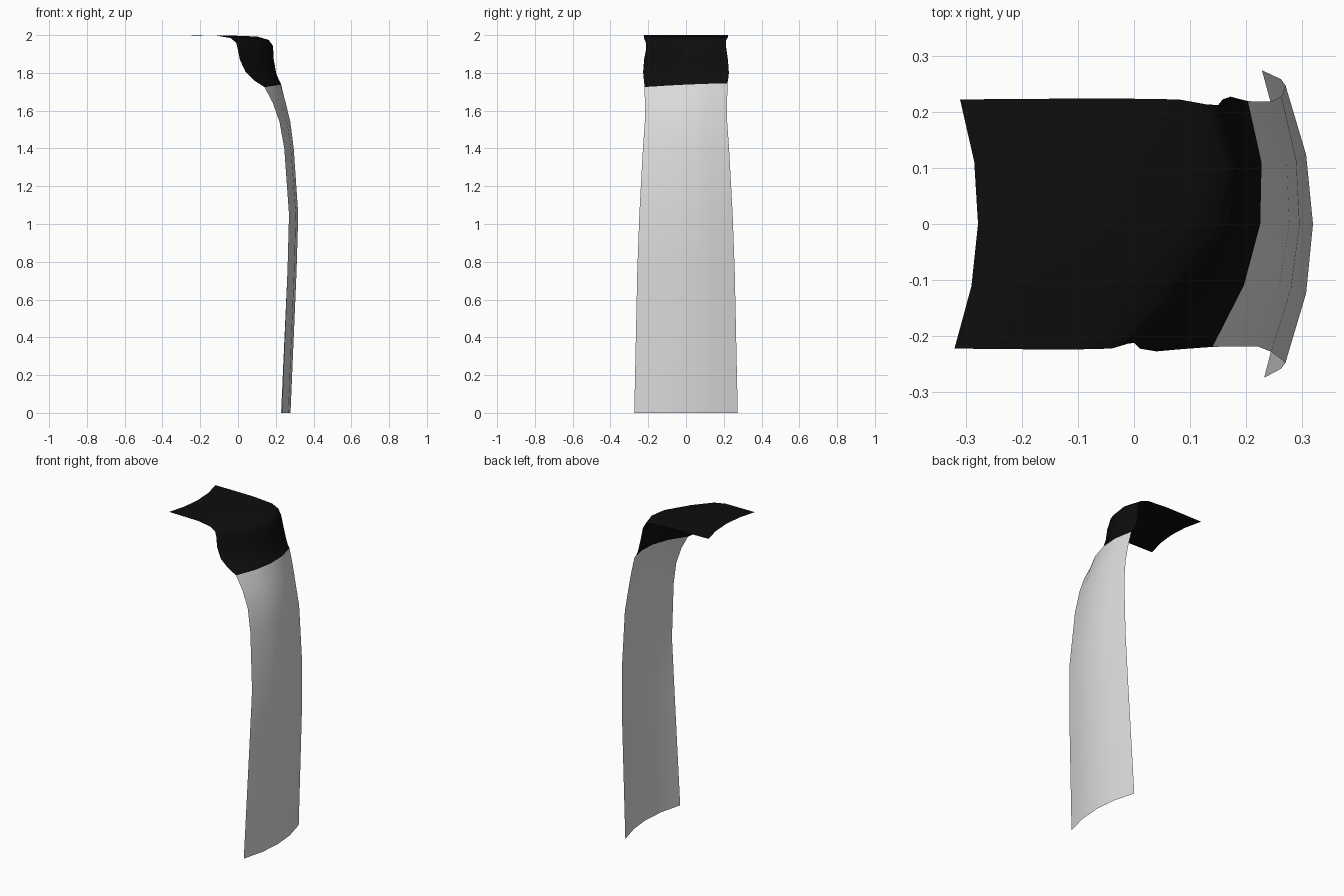
import bpy
import bmesh
from mathutils import Vector

cube = bpy.data.objects.get("Cube")
if cube:
    bpy.data.objects.remove(cube, do_unlink=True)


def make_material(name, value):
    mat = bpy.data.materials.new(name)
    mat.use_nodes = True
    colour = (value, value, value, 1)
    mat.diffuse_color = colour
    shader = mat.node_tree.nodes["Principled BSDF"]
    shader.inputs["Base Color"].default_value = colour
    shader.inputs["Roughness"].default_value = 0.8
    return mat


def cross_section(front, middle, back, half_width, columns):
    """Bow a row of points through the front edge, the middle and the back edge."""
    row = []
    for column in range(columns):
        t = 2 * column / (columns - 1) - 1
        weights = (t * (t - 1) / 2, 1 - t * t, t * (t + 1) / 2)
        x = sum(w * p[0] for w, p in zip(weights, (front, middle, back)))
        z = sum(w * p[1] for w, p in zip(weights, (front, middle, back)))
        row.append(Vector((x, t * half_width, z)))
    return row


def make_sheet(name, stations, material, columns=5):
    """Skin a thin open sheet over successive cross sections."""
    bm = bmesh.new()
    rows = []
    for front, middle, back, half_width in stations:
        points = cross_section(front, middle, back, half_width, columns)
        rows.append([bm.verts.new(point) for point in points])
    for upper, lower in zip(rows, rows[1:]):
        for j in range(columns - 1):
            face = bm.faces.new((upper[j], lower[j], lower[j + 1], upper[j + 1]))
            face.smooth = True
    mesh = bpy.data.meshes.new(name)
    bm.to_mesh(mesh)
    bm.free()
    mesh.materials.append(material)
    sheet = bpy.data.objects.new(name, mesh)
    bpy.context.collection.objects.link(sheet)
    return sheet


black = make_material("black", 0.004)
light_grey = make_material("light grey", 0.72)

# Folded top: (x, z) of front edge, middle and back edge, then half width
top_stations = [
    ((-.32, 2), (-.278, 2), (-.31, 2), .222),
    ((-.12, 1.998), (-.04, 1.998), (-.05, 1.998), .224),
    ((-.04, 1.985), (.09, 1.992), (.08, 1.99), .222),
    ((-.01, 1.96), (.15, 1.972), (.13, 1.975), .213),
    ((0, 1.92), (.172, 1.94), (.15, 1.94), .212),
    ((.01, 1.87), (.175, 1.87), (.158, 1.87), .222),
    ((.04, 1.805), (.19, 1.8), (.172, 1.8), .227),
    ((.085, 1.76), (.207, 1.765), (.187, 1.765), .223),
    ((.14, 1.725), (.225, 1.738), (.203, 1.745), .219),
]

# Hanging panel: height, x of front edge, middle and back edge, half width
panel_rows = [
    (1.64, .185, .253, .227, .218),
    (1.54, .22, .277, .245, .218),
    (1.4, .245, .295, .263, .228),
    (1.05, .27, .319, .27, .247),
    (.75, .262, .31, .262, .258),
    (0, .232, .278, .228, .274),
]
panel_stations = [top_stations[-1]]
for z, front, middle, back, half_width in panel_rows:
    panel_stations.append(((front, z), (middle, z), (back, z), half_width))

make_sheet("folded_top", top_stations, black)
make_sheet("hanging_panel", panel_stations, light_grey)
